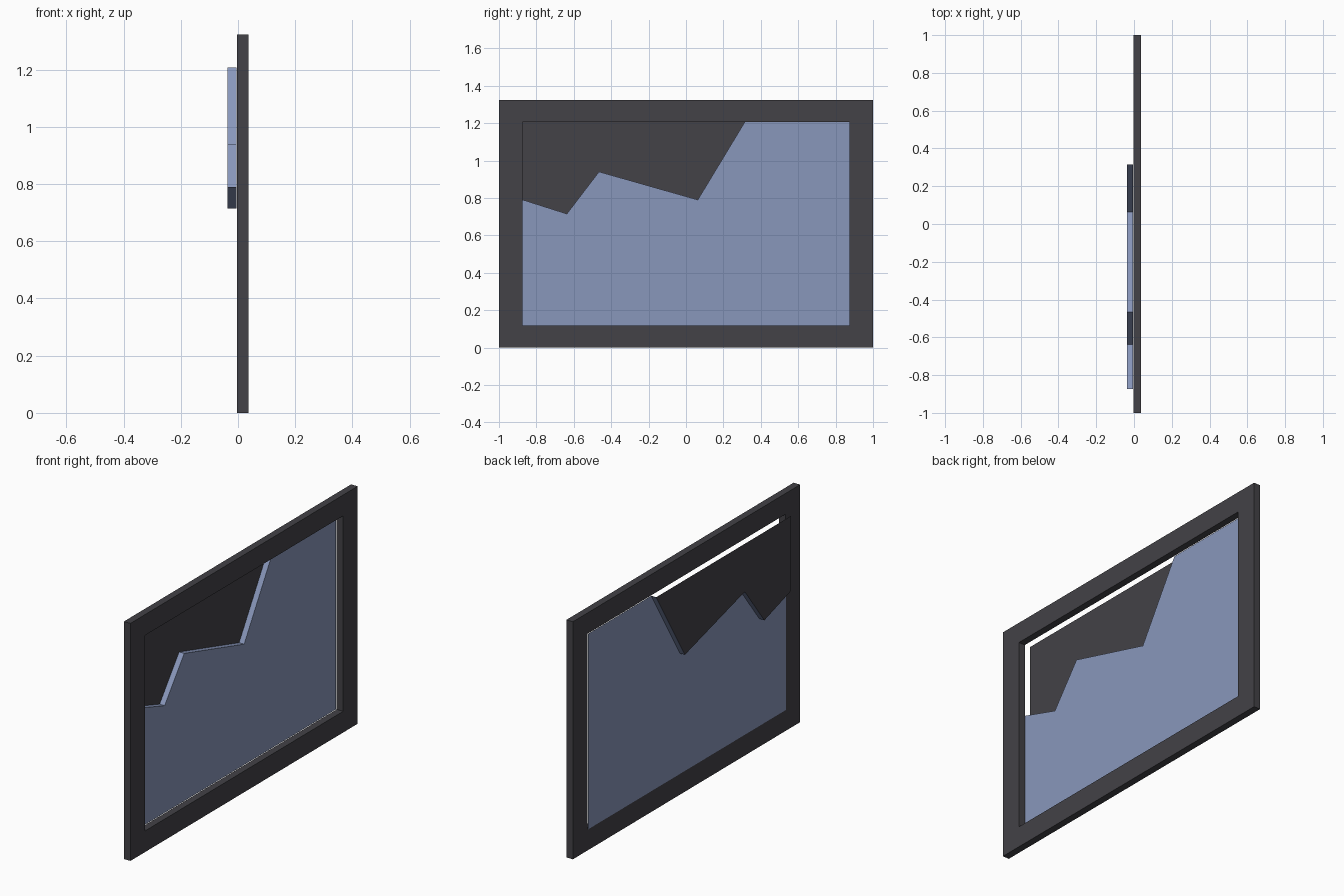
import bpy
import bmesh

cube = bpy.data.objects.get("Cube")
if cube:
    bpy.data.objects.remove(cube)

FRAME_BACK, FRAME_FRONT = -0.003, 0.037
GLASS_X, PANEL_X = -0.006, -0.037
HALF, HEIGHT = 1.0, 1.323
IN_HALF, IN_LOW, IN_TOP = 0.873, 0.118, 1.207


def material(name, rgb):
    mat = bpy.data.materials.new(name)
    mat.use_nodes = True
    mat.diffuse_color = (*rgb, 1)
    mat.node_tree.nodes["Principled BSDF"].inputs["Base Color"].default_value = (*rgb, 1)
    return mat


def finish(name, bm, mat):
    mesh = bpy.data.meshes.new(name)
    bm.to_mesh(mesh)
    bm.free()
    mesh.materials.append(mat)
    obj = bpy.data.objects.new(name, mesh)
    bpy.context.collection.objects.link(obj)
    return obj


def rectangle(half, low, top):
    return [(-half, low), (half, low), (half, top), (-half, top)]


def sheet(name, outline, x, mat):
    """Flat outline in the y-z plane, facing +x."""
    bm = bmesh.new()
    bm.faces.new([bm.verts.new((x, y, z)) for y, z in outline])
    return finish(name, bm, mat)


charcoal = material("charcoal", (0.056, 0.054, 0.063))
glass_blue = material("glass blue", (0.25, 0.31, 0.50))

# Rectangular frame: a ring of four mitred bars, extruded to depth
bm = bmesh.new()
outer = [bm.verts.new((FRAME_BACK, y, z)) for y, z in rectangle(HALF, 0, HEIGHT)]
inner = [bm.verts.new((FRAME_BACK, y, z)) for y, z in rectangle(IN_HALF, IN_LOW, IN_TOP)]
for i in range(4):
    j = (i + 1) % 4
    bm.faces.new((outer[i], outer[j], inner[j], inner[i]))
ring = bmesh.ops.extrude_face_region(bm, geom=bm.faces[:])
moved = [g for g in ring["geom"] if isinstance(g, bmesh.types.BMVert)]
bmesh.ops.translate(bm, vec=(FRAME_FRONT - FRAME_BACK, 0, 0), verts=moved)
bmesh.ops.recalc_face_normals(bm, faces=bm.faces[:])
finish("frame", bm, charcoal)

# Jagged break line shared by the glass, its edge and the backing
crack = [(-IN_HALF, 0.79), (-0.637, 0.715), (-0.465, 0.94), (0.063, 0.79), (0.315, IN_TOP)]

# Broken pane below the crack
sheet("broken_glass", [(-IN_HALF, IN_LOW), (IN_HALF, IN_LOW), (IN_HALF, IN_TOP)] + crack[::-1],
      GLASS_X, glass_blue)

# Dark backing seen through the missing glass
sheet("dark_backing", crack + [(-IN_HALF, IN_TOP)], PANEL_X, charcoal)

# Broken edge joining the pane to the backing
bm = bmesh.new()
near = [bm.verts.new((GLASS_X, y, z)) for y, z in crack]
far = [bm.verts.new((PANEL_X, y, z)) for y, z in crack]
for i in range(len(crack) - 1):
    bm.faces.new((near[i], near[i + 1], far[i + 1], far[i]))
finish("glass_edge", bm, glass_blue)
